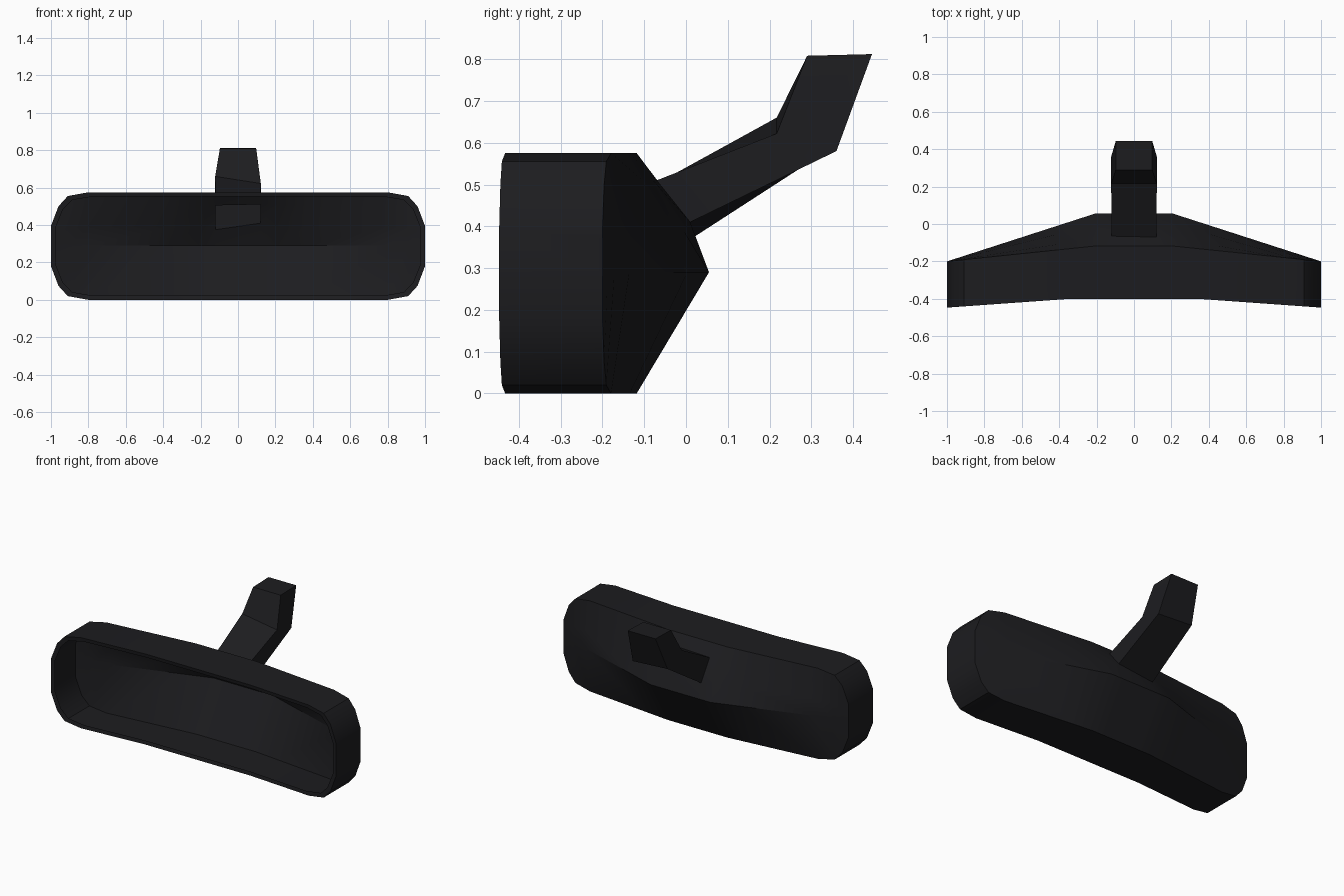
import bpy, bmesh

if "Cube" in bpy.data.objects:
    bpy.data.objects.remove(bpy.data.objects["Cube"])

HEIGHT = 0.575
MID = 0.29
black = bpy.data.materials.new("black_plastic")
black.diffuse_color = (0.012, 0.012, 0.014, 1)
black.use_nodes = True
black.node_tree.nodes["Principled BSDF"].inputs["Base Color"].default_value = black.diffuse_color


def ramp(x, start, a, b):
    """Flat value a up to |x| = start, then linear to b at |x| = 1."""
    t = max(0, (abs(x) - start) / (1 - start))
    return a + (b - a) * t


def finish(name, bm, angle):
    bmesh.ops.recalc_face_normals(bm, faces=bm.faces)
    me = bpy.data.meshes.new(name)
    bm.to_mesh(me)
    bm.free()
    ob = bpy.data.objects.new(name, me)
    bpy.context.collection.objects.link(ob)
    me.materials.append(black)
    bpy.ops.object.select_all(action='DESELECT')
    ob.select_set(True)
    bpy.context.view_layer.objects.active = ob
    bpy.ops.object.shade_smooth_by_angle(angle=angle)
    return ob


# Arm side profiles (y, z), slightly twisted: left and right differ
# top edge, then bottom edge, from the housing outwards
arm_top = {-1: [(-0.065, 0.505), (0.217, 0.66), (0.29, 0.808)],
           1: [(-0.07, 0.51), (0.217, 0.622), (0.29, 0.808)]}
arm_bottom = {-1: [(0.02, 0.375), (0.36, 0.595), (0.445, 0.812)],
              1: [(0.01, 0.41), (0.36, 0.58), (0.445, 0.812)]}
arm_width = [0.12, 0.122, 0.097]


# Housing: open shell lofted from vertical slices along x
def slice_points(x, h):
    front = ramp(x, 0.37, -0.402, -0.447)
    back = ramp(x, 0.21, -0.118, -0.2)
    ridge = ramp(x, 0.21, 0.055, -0.2)
    lo, hi = h, HEIGHT - h
    up = lambda t: (x, ridge + (back - ridge) * t, MID + (hi - MID) * t)
    low_hole, high_hole = up(0.35), up(0.77)
    if abs(x) == 0.12:                      # slices that border the arm opening
        s = 1 if x > 0 else -1
        low_hole, high_hole = (x, *arm_bottom[s][0]), (x, *arm_top[s][0])
    lip = lambda z: (x * 0.975, front + 0.005, HEIGHT / 2 + (z - HEIGHT / 2) * 0.92)
    return [lip(lo), (x, front, lo), (x, back, lo), (x, ridge, MID), low_hole,
            high_hole, (x, back, hi), (x, front, hi), lip(hi)]


half = [(0.12, 0), (0.21, 0), (0.37, 0), (0.8, 0), (0.91, 0.02), (0.96, 0.075), (1, 0.18)]
stations = [(-x, h) for x, h in reversed(half)] + half
bm = bmesh.new()
slices = [[bm.verts.new(p) for p in slice_points(x, h)] for x, h in stations]
for i, (a, b) in enumerate(zip(slices, slices[1:])):
    for k in range(8):
        if i == len(half) - 1 and k == 4:   # opening into the hollow arm
            continue
        bm.faces.new((a[k], b[k], b[k + 1], a[k + 1]))
for end in (slices[0], slices[-1]):
    bm.faces.new(end[1:8])                  # end wall
    bm.faces.new((end[0], end[1], end[7], end[8]))
finish("mirror_housing", bm, 0.5)

# Arm: four-sided tube rising from the opening, closed at the top
bm = bmesh.new()
rings = []
for i, w in enumerate(arm_width):
    pts = [(-w, *arm_top[-1][i]), (w, *arm_top[1][i]),
           (w, *arm_bottom[1][i]), (-w, *arm_bottom[-1][i])]
    rings.append([bm.verts.new(p) for p in pts])
for a, b in zip(rings, rings[1:]):
    for k in range(4):
        n = (k + 1) % 4
        bm.faces.new((a[k], a[n], b[n], b[k]))
bm.faces.new(rings[-1])
finish("mounting_arm", bm, 0.3)
